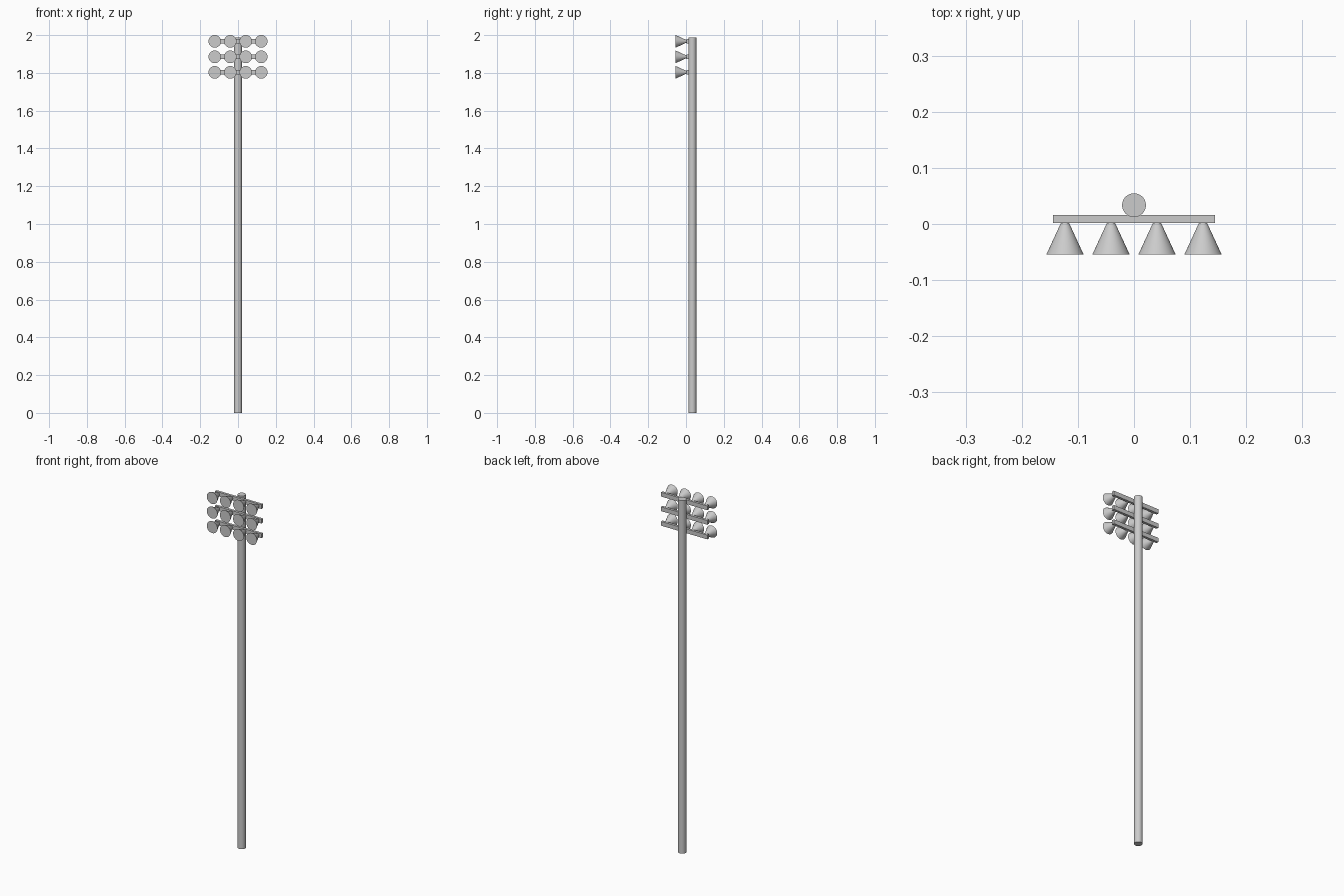
import bpy
from math import radians

if "Cube" in bpy.data.objects:
    bpy.data.objects.remove(bpy.data.objects["Cube"])

ROWS = (1.803, 1.885, 1.967)
COLUMNS = (-0.123, -0.041, 0.041, 0.123)


def cone(name, r1, r2, depth, loc, rot=(0, 0, 0)):
    bpy.ops.mesh.primitive_cone_add(vertices=48, radius1=r1, radius2=r2,
                                    depth=depth, location=loc, rotation=rot)
    bpy.context.object.name = name
    bpy.ops.object.shade_smooth_by_angle(angle=radians(30))


def box(name, size, loc):
    bpy.ops.mesh.primitive_cube_add(size=1, location=loc)
    ob = bpy.context.object
    ob.name = name
    ob.scale = size
    bpy.ops.object.transform_apply(location=False, rotation=False, scale=True)


# Tall round pole
cone("pole", 0.0212, 0.0212, 1.987, (0, 0.0335, 1.987 / 2))

for r, z in enumerate(ROWS, 1):
    # Crossbar fixed to the front of the pole
    box(f"crossbar_{r}", (0.288, 0.014, 0.024), (0, 0.009, z))
    # Lamps flaring toward the front
    for c, x in enumerate(COLUMNS, 1):
        cone(f"lamp_{r}_{c}", 0.0333, 0.007, 0.057, (x, -0.026, z),
             (radians(-90), 0, 0))
